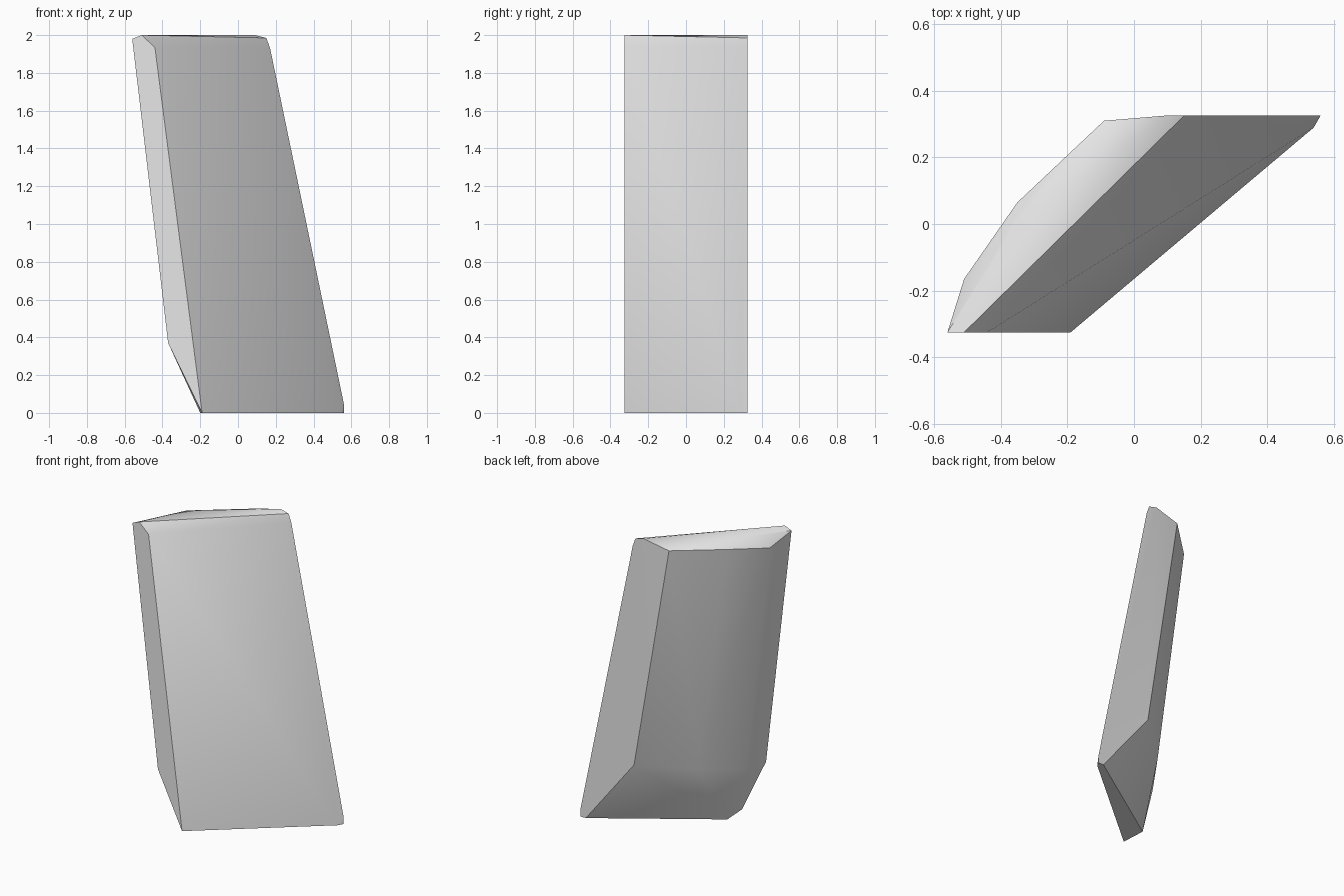
import bpy
import bmesh
import math

default_cube = bpy.data.objects.get("Cube")
if default_cube:
    bpy.data.objects.remove(default_cube, do_unlink=True)


def make_material(name, colour):
    material = bpy.data.materials.new(name)
    material.use_nodes = True
    material.diffuse_color = colour
    material.node_tree.nodes["Principled BSDF"].inputs["Base Color"].default_value = colour
    return material


def end_profile(y, points):
    """Corners of a flat end cap, given as (x, z) pairs at one depth."""
    return [(x, y, z) for x, z in points]


def faceted_solid(name, corners, material):
    """Wrap the corners in one closed faceted skin."""
    bm = bmesh.new()
    for corner in corners:
        bm.verts.new(corner)
    hull = bmesh.ops.convex_hull(bm, input=list(bm.verts))
    leftovers = {item for key in ("geom_interior", "geom_unused")
                 for item in hull[key] if isinstance(item, bmesh.types.BMVert)}
    if leftovers:
        bmesh.ops.delete(bm, geom=list(leftovers), context="VERTS")
    bmesh.ops.dissolve_limit(bm, angle_limit=math.radians(1),
                             verts=list(bm.verts), edges=list(bm.edges))
    bmesh.ops.recalc_face_normals(bm, faces=list(bm.faces))
    mesh = bpy.data.meshes.new(name)
    bm.to_mesh(mesh)
    bm.free()
    mesh.materials.append(material)
    obj = bpy.data.objects.new(name, mesh)
    bpy.context.collection.objects.link(obj)
    return obj


# Flat cap on the front side, with a bevelled top and a cut-back foot
front_cap = end_profile(-0.325, [(-0.56, 1.98), (-0.51, 2), (-0.44, 1.935),
                                 (-0.19, 0), (-0.37, 0.37)])

# Wider cap on the back side
back_cap = end_profile(0.325, [(0.09, 2), (0.15, 1.985), (0.17, 1.93),
                               (0.56, 0.05), (0.56, 0), (0.52, 0), (0.16, 0.455)])

# Bulging rear surface: upper rim, lower rim, crest and foot
upper_rim = [(-0.51, -0.165, 1.91), (-0.35, 0.065, 1.945), (-0.09, 0.31, 1.96)]
lower_rim = [(-0.31, -0.19, 0.35), (-0.14, 0.06, 0.4)]
crest = [(-0.37, -0.02, 1.998)]
foot = [(-0.2, -0.155, 0), (0.54, 0.29, 0)]

grey = make_material("light_grey", (0.8, 0.8, 0.8, 1))
slab = faceted_solid("leaning_slab",
                     front_cap + back_cap + upper_rim + lower_rim + crest + foot, grey)

# Soft shading across the shallow facets, crisp cap edges
bpy.ops.object.select_all(action="DESELECT")
slab.select_set(True)
bpy.context.view_layer.objects.active = slab
bpy.ops.object.shade_smooth_by_angle(angle=math.radians(30))
